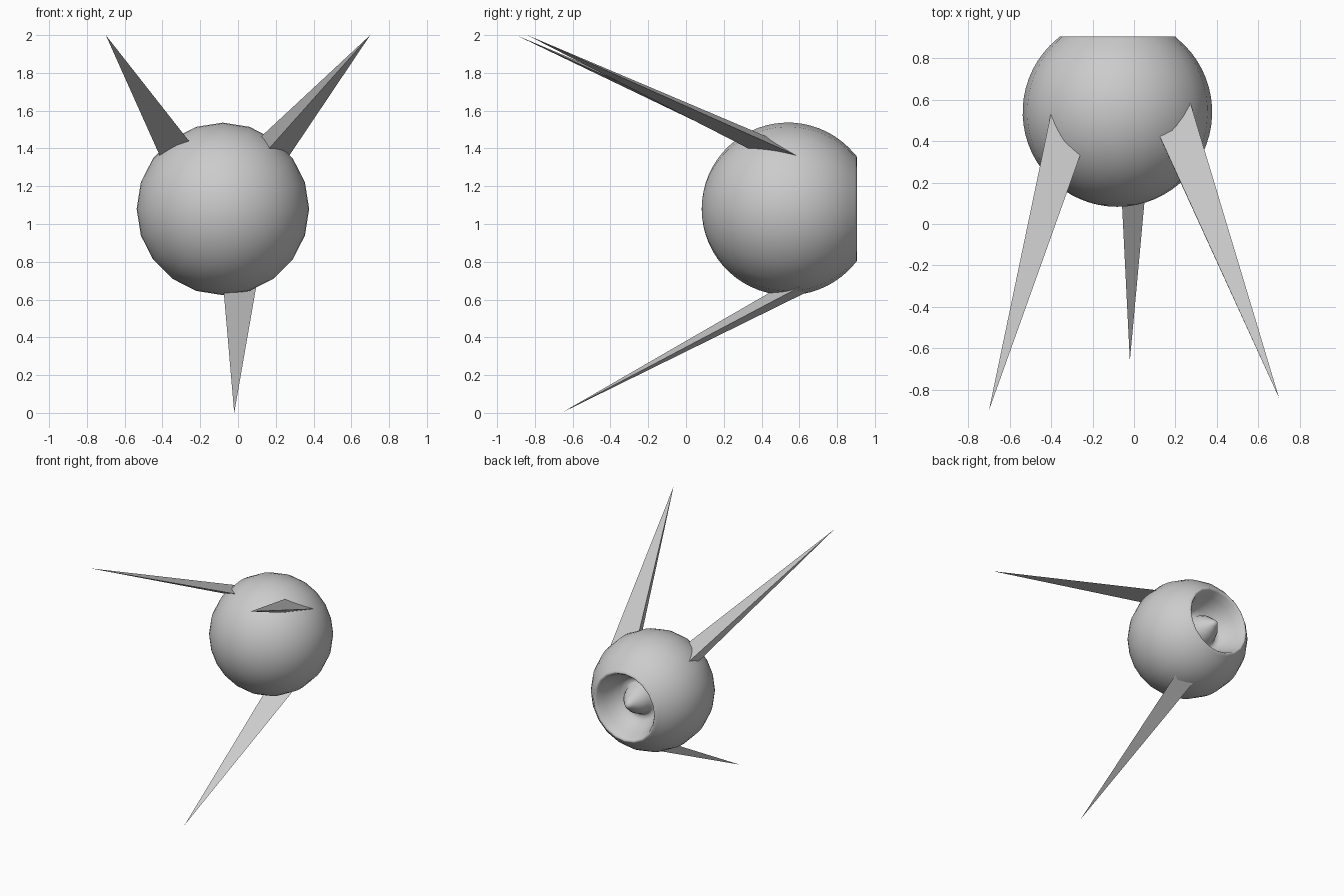
import bpy, bmesh
from math import sin, cos, pi, acos
from mathutils import Vector

if "Cube" in bpy.data.objects:
    bpy.data.objects.remove(bpy.data.objects["Cube"])

CENTRE = Vector((-0.08, 0.54, 1.08))
RADIUS = 0.457
SIDES = 20


def make_object(name, bm, smooth):
    bmesh.ops.recalc_face_normals(bm, faces=bm.faces)
    for f in bm.faces:
        f.smooth = smooth
    me = bpy.data.meshes.new(name)
    bm.to_mesh(me)
    bm.free()
    ob = bpy.data.objects.new(name, me)
    bpy.context.collection.objects.link(ob)
    return ob


def lathe_y(name, profile):
    """Spin (radius, y) points around the y axis through CENTRE."""
    bm = bmesh.new()
    rings = []
    for r, y in profile:
        n = 1 if r < 1e-5 else SIDES
        rings.append([bm.verts.new(CENTRE + Vector((r * cos(2 * pi * i / SIDES), y,
                                                    r * sin(2 * pi * i / SIDES))))
                      for i in range(n)])
    for a, b in zip(rings, rings[1:]):
        for i in range(SIDES):
            j = (i + 1) % SIDES
            quad = [a[i % len(a)], a[j % len(a)], b[j % len(b)], b[i % len(b)]]
            bm.faces.new(list(dict.fromkeys(quad)))
    return make_object(name, bm, True)


def spike(name, tip, base):
    """Slim three-sided pyramid whose base is sunk a little into the ball."""
    bm = bmesh.new()
    tip = Vector(tip)
    t = bm.verts.new(tip)
    ring = [bm.verts.new(tip + (Vector(p) - tip) * 1.04) for p in base]
    bm.faces.new(ring)
    for i in range(3):
        bm.faces.new((t, ring[i], ring[(i + 1) % 3]))
    return make_object(name, bm, False)


# Ball: sphere arc from the front pole to the rim, then crater and central cone
rim_angle = acos(-0.352 / RADIUS)
arc = [(RADIUS * sin(rim_angle * k / 24), -RADIUS * cos(rim_angle * k / 24))
       for k in range(25)]
crater = [(0.280, 0.363), (0.270, 0.365), (0.258, 0.350), (0.235, 0.29),
          (0.205, 0.225), (0.17, 0.18), (0.14, 0.165), (0.122, 0.178),
          (0.11, 0.21), (0.09, 0.25), (0.06, 0.285), (0.03, 0.32), (0, 0.352)]
lathe_y("ball_body", arc + crater)

# Three forward-swept spikes
spike("upper_left_spike", (-0.70, -0.90, 2.0),
      [(-0.395, 0.56, 1.385), (-0.26, 0.33, 1.44), (-0.416, 0.42, 1.366)])
spike("upper_right_spike", (0.70, -0.84, 2.0),
      [(0.27, 0.59, 1.36), (0.13, 0.41, 1.47), (0.165, 0.33, 1.40)])
spike("lower_spike", (-0.02, -0.66, 0.0),
      [(0.095, 0.59, 0.66), (-0.05, 0.61, 0.625), (-0.075, 0.44, 0.635)])
